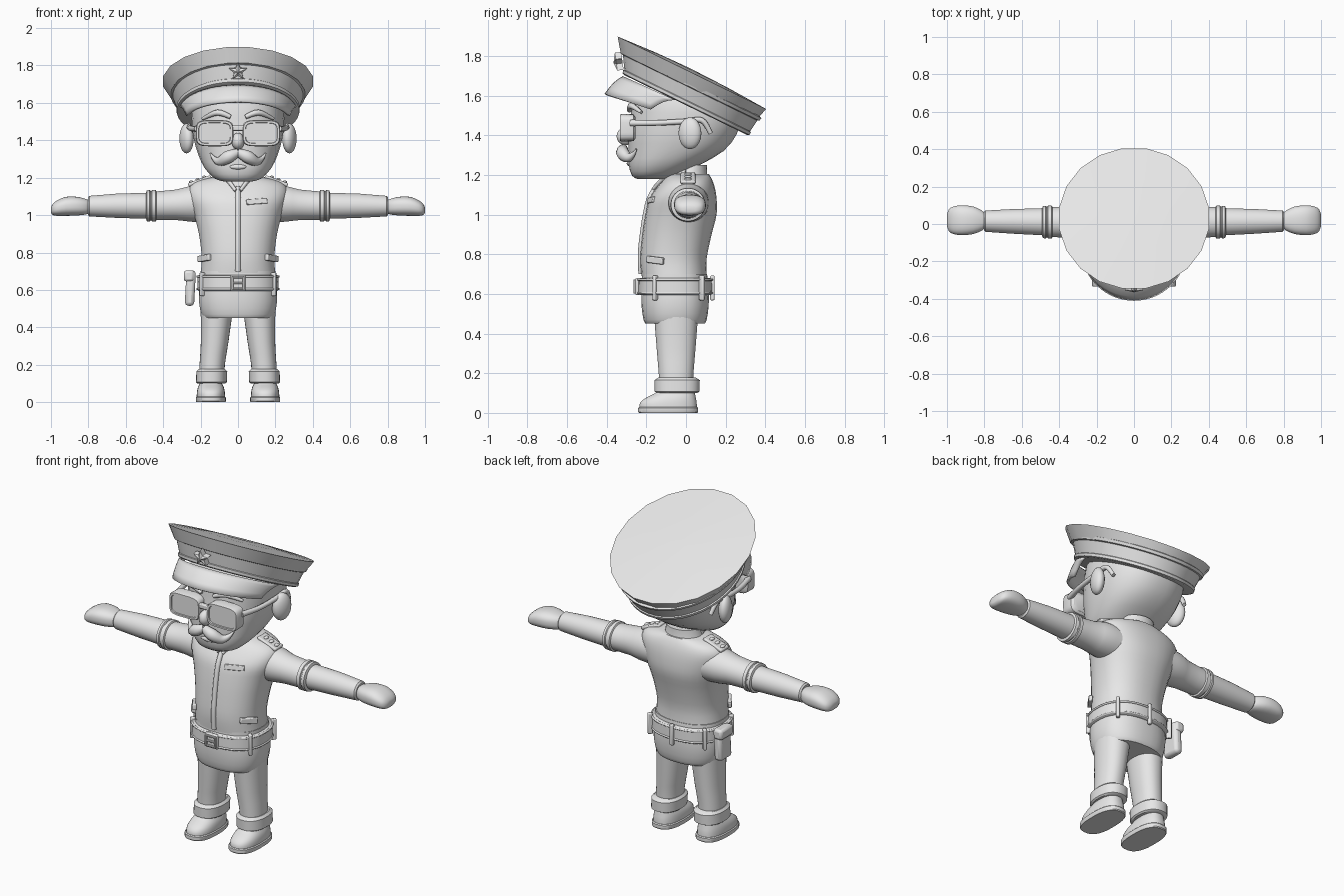
import bpy, bmesh, math
from math import sin, cos, pi, radians
from mathutils import Matrix, Vector

if "Cube" in bpy.data.objects:
    bpy.data.objects.remove(bpy.data.objects["Cube"])

grey = bpy.data.materials.new("plain grey")
grey.use_nodes = True
grey.diffuse_color = (0.8, 0.8, 0.8, 1)
grey.node_tree.nodes["Principled BSDF"].inputs["Base Color"].default_value = (0.8, 0.8, 0.8, 1)


def finish(bm, name, matrix=None, mirror=False, angle=35, bevel=0):
    """Turn a bmesh into a shaded, optionally mirrored, object."""
    if matrix:
        bm.transform(matrix)
    bmesh.ops.recalc_face_normals(bm, faces=bm.faces)
    mesh = bpy.data.meshes.new(name)
    bm.to_mesh(mesh)
    bm.free()
    mesh.materials.append(grey)
    ob = bpy.data.objects.new(name, mesh)
    bpy.context.collection.objects.link(ob)
    if bevel:
        mod = ob.modifiers.new("Bevel", 'BEVEL')
        mod.width, mod.segments = bevel, 2
    if mirror:
        ob.modifiers.new("Mirror", 'MIRROR').use_mirror_merge = False
    for other in bpy.context.selected_objects:
        other.select_set(False)
    ob.select_set(True)
    bpy.context.view_layer.objects.active = ob
    bpy.ops.object.shade_smooth_by_angle(angle=radians(angle))
    return ob


def spline(rows, steps):
    """Catmull-Rom resampling of a list of number tuples."""
    out = []
    for i in range(len(rows) - 1):
        quad = [rows[max(i - 1, 0)], rows[i], rows[i + 1], rows[min(i + 2, len(rows) - 1)]]
        for s in range(steps):
            t = s / steps
            out.append([b + t / 2 * (c - a + t * (2 * a - 5 * b + 4 * c - d + t * (3 * (b - c) + d - a)))
                        for a, b, c, d in zip(*quad)])
    return out + [rows[-1]]


def loft(name, rows, n=32, power=2, steps=1, **kw):
    """Rows are (height, centre x, centre y, radius x, radius y)."""
    bm = bmesh.new()
    rings = []
    for z, cx, cy, rx, ry in spline(rows, steps):
        ring = []
        for k in range(n):
            a = 2 * pi * (k + 0.5) / n
            px, py = (math.copysign(abs(f) ** (2 / power), f) for f in (cos(a), sin(a)))
            ring.append(bm.verts.new((cx + rx * px, cy + ry * py, z)))
        rings.append(ring)
    for low, high in zip(rings, rings[1:]):
        for k in range(n):
            j = (k + 1) % n
            bm.faces.new((low[k], low[j], high[j], high[k]))
    bm.faces.new(rings[0])
    bm.faces.new(rings[-1])
    return finish(bm, name, **kw)


def box(name, centre, size, rot=(0, 0, 0), bevel=0.006, mirror=False):
    bm = bmesh.new()
    bmesh.ops.create_cube(bm, size=1)
    turn = Matrix.LocRotScale(Vector(centre), None, None)
    for axis, deg in zip("ZYX", reversed(rot)):
        turn = turn @ Matrix.Rotation(radians(deg), 4, axis)
    return finish(bm, name, turn @ Matrix.Diagonal((*size, 1)), mirror, bevel=bevel)


def ball(name, centre, size, mirror=False, turn=0):
    bm = bmesh.new()
    bmesh.ops.create_uvsphere(bm, u_segments=20, v_segments=12, radius=1)
    m = Matrix.Translation(centre) @ Matrix.Rotation(radians(turn), 4, 'Z') @ Matrix.Diagonal((*size, 1))
    return finish(bm, name, m, mirror)


def tube(name, points, mirror=False, cyclic=False):
    """Points are (x, y, z, radius)."""
    curve = bpy.data.curves.new(name, 'CURVE')
    curve.dimensions, curve.bevel_depth, curve.bevel_resolution = '3D', 1, 2
    curve.use_fill_caps = True
    path = curve.splines.new('POLY')
    pts = points if cyclic else spline(points, 5)
    path.points.add(len(pts) - 1)
    path.use_cyclic_u = cyclic
    for p, (x, y, z, r) in zip(path.points, pts):
        p.co, p.radius = (x, y, z, 1), r
    helper = bpy.data.objects.new(name, curve)
    bpy.context.collection.objects.link(helper)
    mesh = bpy.data.meshes.new_from_object(helper.evaluated_get(bpy.context.evaluated_depsgraph_get()))
    bm = bmesh.new()
    bm.from_mesh(mesh)
    bpy.data.objects.remove(helper)
    bpy.data.meshes.remove(mesh)
    return finish(bm, name, mirror=mirror, angle=50)


# Shirt, collar and trouser seat
loft("shirt", [(.69, 0, -.06, .2, .165), (.78, 0, -.063, .195, .168), (.9, 0, -.045, .21, .175),
               (1.0, 0, -.025, .235, .18), (1.08, 0, -.015, .262, .17), (1.14, 0, 0, .265, .145),
               (1.18, 0, .01, .225, .12), (1.205, 0, .015, .13, .1)], power=2.3, steps=3)
loft("collar", [(1.16, 0, .015, .125, .105), (1.2, 0, .017, .11, .09), (1.25, 0, .03, .095, .075)])
tube("collar_flap", [(.1, .0, 1.215, .012), (.065, -.09, 1.2, .013), (.012, -.165, 1.13, .009)], mirror=True)
loft("neck", [(1.15, 0, .01, .08, .07), (1.32, 0, 0, .08, .07)])
loft("trouser_seat", [(.45, 0, -.055, .185, .15), (.47, 0, -.055, .197, .16), (.54, 0, -.055, .21, .17),
                      (.62, 0, -.055, .207, .17), (.7, 0, -.058, .202, .165)], power=2.4, steps=2)
loft("belt", [(.595, 0, -.055, .21, .18), (.6, 0, -.055, .219, .187),
              (.675, 0, -.055, .217, .185), (.68, 0, -.055, .208, .178)], power=2.4)
for z in (.605, .672):
    tube("belt_edge", [(.218 * cos(a) * abs(cos(a)) ** -.16, -.055 + .186 * sin(a) * abs(sin(a)) ** -.16, z, .006)
                       for a in (2 * pi * (k + .5) / 32 for k in range(32))], cyclic=True)

# Belt fittings
box("buckle_plate", (0, -.245, .637), (.08, .02, .085))
for sx in (-.03, .03):
    box("buckle_side", (sx, -.257, .637), (.012, .016, .07), bevel=.003)
for z in (.608, .637, .666):
    box("buckle_bar", (0, -.257, z), (.05, .014, .01), bevel=.003)
box("front_belt_loop", (.19, -.155, .63), (.02, .03, .125), (0, 0, 50), mirror=True)
box("rear_belt_loop", (.18, .08, .63), (.02, .03, .125), (0, 0, -45), mirror=True)
box("centre_belt_loop", (0, .133, .63), (.022, .022, .125))
box("holster", (-.255, .02, .61), (.05, .11, .19), (0, 3, 0), bevel=.018)
box("holster_flap", (-.262, .02, .675), (.055, .12, .06), bevel=.014)

# Shirt details
tube("front_placket", [(0, -.225, .7, .015), (0, -.228, .8, .015), (0, -.218, .9, .015),
                       (0, -.203, 1.0, .015), (0, -.183, 1.08, .015), (0, -.145, 1.15, .013)])
box("name_plate", (.1, -.172, 1.072), (.115, .022, .03), (-14, -4, 14), bevel=.004)
box("pocket_flap", (.18, -.155, .77), (.1, .022, .034), (0, 6, 54), bevel=.005, mirror=True)
box("epaulette", (.205, .01, 1.183), (.13, .075, .02), (0, 20, 0), bevel=.007, mirror=True)
for x in (.18, .215, .25):
    ball("epaulette_stud", (x, .01, 1.203 - (x - .18) * .36), (.012, .018, .008), mirror=True)

# Arms, lofted along x
side = Matrix(((0, 0, 1, 0), (0, 1, 0, 0), (1, 0, 0, 0), (0, 0, 0, 1)))
loft("sleeve", [(.17, 1.06, .012, .1, .105), (.26, 1.06, .012, .095, .1), (.33, 1.055, .01, .082, .085),
                (.45, 1.05, .01, .076, .08)], steps=2, matrix=side, mirror=True)
loft("sleeve_cuff", [(.435, 1.05, .01, .076, .08), (.44, 1.05, .01, .085, .088), (.46, 1.05, .01, .085, .088),
                     (.463, 1.05, .01, .079, .083), (.468, 1.05, .01, .079, .083), (.472, 1.05, .01, .085, .088),
                     (.487, 1.05, .01, .083, .086), (.492, 1.05, .01, .07, .073)], matrix=side, mirror=True)
loft("forearm", [(.48, 1.05, .012, .07, .073), (.65, 1.05, .014, .065, .066), (.795, 1.048, .015, .055, .057),
                 (.803, 1.048, .015, .046, .048)], matrix=side, mirror=True)
loft("hand", [(.8, 1.045, .018, .036, .042), (.815, 1.045, .018, .042, .055), (.86, 1.048, .02, .05, .074),
              (.92, 1.047, .02, .051, .08), (.965, 1.038, .02, .042, .074), (.99, 1.03, .02, .03, .058),
              (1.0, 1.027, .02, .014, .03)], power=2.5, steps=2, matrix=side, mirror=True)

# Legs and shoes
loft("trouser_leg", [(.12, .14, -.05, .068, .085), (.2, .138, -.05, .068, .088), (.32, .125, -.05, .074, .098),
                     (.5, .113, -.05, .087, .112)], power=2.2, steps=2, mirror=True)
loft("trouser_cuff", [(.1, .142, -.045, .075, .1), (.107, .142, -.045, .083, .113), (.165, .14, -.045, .083, .115),
                      (.178, .14, -.045, .07, .095)], power=2.3, mirror=True)
loft("shoe_sole", [(0, .145, -.09, .078, .148), (.005, .145, -.09, .081, .152), (.025, .145, -.09, .081, .152),
                   (.03, .145, -.09, .076, .147)], power=2.6, mirror=True)
loft("shoe", [(.028, .145, -.09, .076, .146), (.055, .145, -.088, .075, .142), (.08, .145, -.073, .069, .122),
              (.1, .145, -.055, .06, .1), (.13, .143, -.045, .058, .08)], power=2.4, steps=2, mirror=True)

# Head and face
loft("head", [(1.18, 0, -.17, .075, .075), (1.195, 0, -.16, .125, .112), (1.25, 0, -.11, .178, .18),
              (1.32, 0, -.05, .212, .24), (1.4, 0, -.018, .236, .272), (1.48, 0, 0, .247, .28),
              (1.55, 0, .0, .247, .275), (1.61, 0, -.03, .23, .235)], power=2.3, steps=2)
ball("ear", (.275, .02, 1.41), (.036, .06, .08), mirror=True, turn=-18)
ball("nose", (0, -.305, 1.395), (.034, .045, .045))
tube("moustache", [(0, -.315, 1.335, .022), (.05, -.32, 1.312, .034), (.095, -.295, 1.288, .026),
                   (.125, -.27, 1.3, .014), (.148, -.25, 1.33, .004)], mirror=True)
ball("lower_lip", (0, -.285, 1.258), (.045, .014, .014))
tube("eyebrow", [(.04, -.285, 1.525, .012), (.11, -.275, 1.548, .016), (.19, -.225, 1.515, .008)], mirror=True)

# Glasses: lens blocks with raised rims, bridge and temples
upright = Matrix.Rotation(pi / 2, 4, 'X')
loft("lens", [(.255, .125, 1.438, .085, .055), (.265, .125, 1.438, .098, .068), (.325, .125, 1.438, .1, .07),
              (.333, .125, 1.438, .096, .066), (.333, .125, 1.438, .086, .056), (.327, .125, 1.438, .084, .054)],
     power=4.5, matrix=upright, mirror=True)
box("glasses_bridge", (0, -.315, 1.465), (.07, .028, .028))
tube("temple", [(.218, -.28, 1.462, .017), (.25, -.15, 1.462, .014), (.262, 0, 1.47, .014),
                (.262, .08, 1.475, .014), (.25, .125, 1.41, .012)], mirror=True)

# Cap, tilted back
tilt = Matrix.Translation((0, .03, 1.715)) @ Matrix.Rotation(radians(-26), 4, 'X')
loft("cap_crown", [(-.07, 0, .015, .36, .385), (0, 0, 0, .405, .422), (.012, 0, -.01, .2, .2),
                   (.016, 0, -.02, .02, .02)], n=20, matrix=tilt, angle=20)
loft("cap_band", [(-.16, 0, .043, .318, .345), (-.155, 0, .043, .328, .357), (-.14, 0, .04, .331, .36),
                  (-.136, 0, .04, .325, .354), (-.072, 0, .025, .348, .378), (-.068, 0, .023, .36, .39),
                  (-.052, 0, .02, .366, .396), (-.046, 0, .018, .355, .385)], n=40, matrix=tilt)

# Peak: sheet swept between the band and an outer arc
bm = bmesh.new()
grid = []
for i in range(25):
    u = radians(-80 + i * 160 / 24)
    inner = Vector((.31 * sin(u), -.315 * cos(u), 1.555 + .137 * cos(u)))
    outer = Vector((.275 * sin(u), -.13 - .275 * cos(u), 1.515 + .09 * cos(u)))
    grid.append([bm.verts.new(inner.lerp(outer, v / 4) + Vector((0, 0, .012 * sin(pi * v / 4)))) for v in range(5)])
for a, b in zip(grid, grid[1:]):
    for v in range(4):
        bm.faces.new((a[v], b[v], b[v + 1], a[v + 1]))
peak = finish(bm, "cap_peak")
solid = peak.modifiers.new("Thickness", 'SOLIDIFY')
solid.thickness, solid.offset = .014, 0

# Star badge with a raised centre
bm = bmesh.new()
tip = bm.verts.new((0, 0, .026))
rim, back = [], []
for k in range(10):
    r, a = (.05 if k % 2 == 0 else .022), pi / 2 + k * pi / 5
    rim.append(bm.verts.new((r * cos(a), r * sin(a), .012)))
    back.append(bm.verts.new((r * cos(a), r * sin(a), -.02)))
for k in range(10):
    j = (k + 1) % 10
    bm.faces.new((rim[k], rim[j], tip))
    bm.faces.new((back[k], back[j], rim[j], rim[k]))
bm.faces.new(back)
finish(bm, "star_badge", Matrix.Translation((0, -.34, 1.768)) @ Matrix.Rotation(radians(98), 4, 'X'), angle=10)
